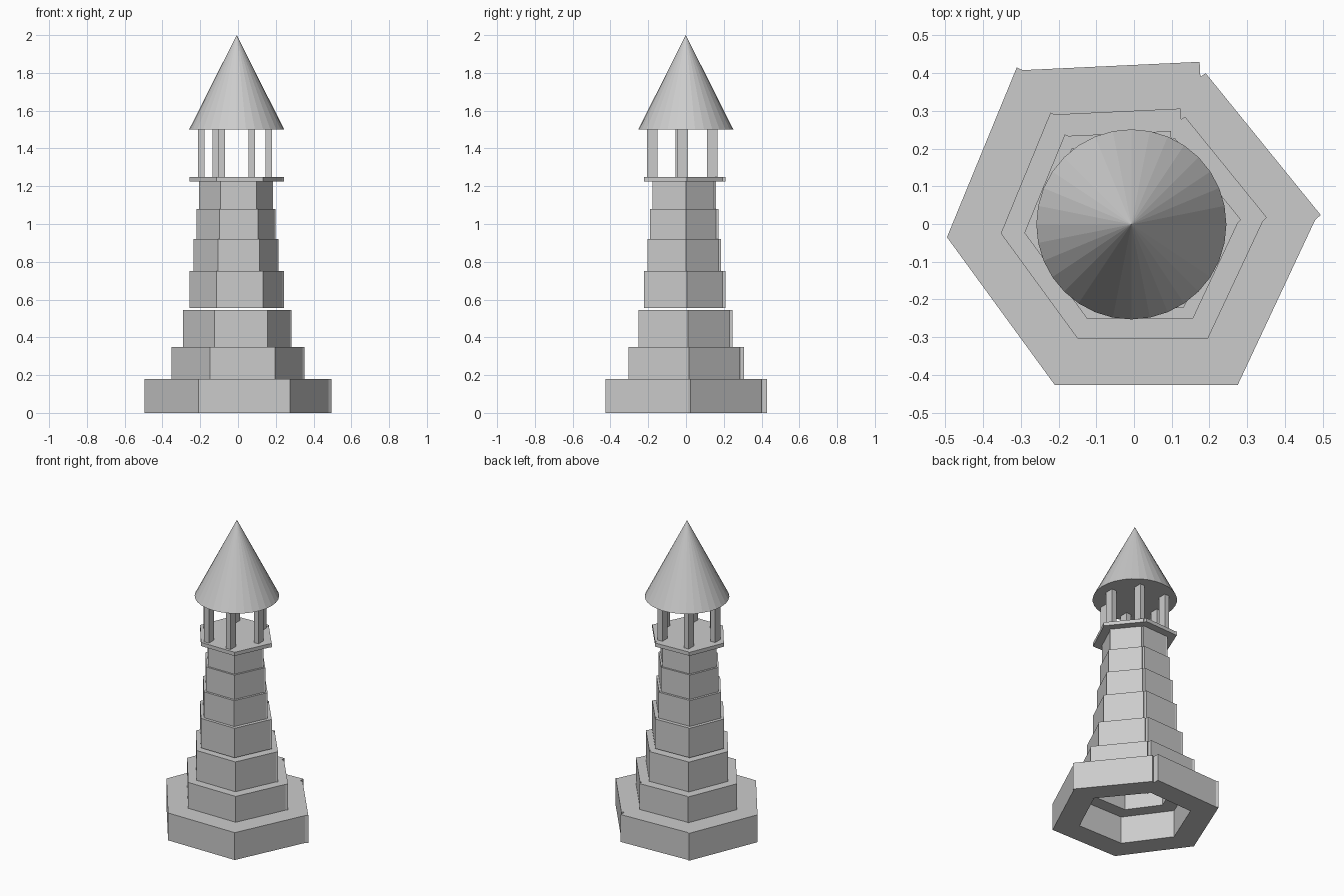
import bpy, bmesh
from mathutils import Matrix

cube = bpy.data.objects.get("Cube")
if cube:
    bpy.data.objects.remove(cube, do_unlink=True)

stone = bpy.data.materials.new("grey_stone")
stone.use_nodes = True
colour = (0.6, 0.6, 0.6, 1)
stone.diffuse_color = colour
stone.node_tree.nodes["Principled BSDF"].inputs["Base Color"].default_value = colour

# Uneven hexagon outline, with the small steps where wall panels overlap
OUTLINE = [(-0.21, -0.427), (0.275, -0.427), (0.48, 0.01), (0.495, 0.024),
           (0.19, 0.40), (0.176, 0.39), (0.174, 0.43), (-0.295, 0.408),
           (-0.311, 0.415), (-0.496, -0.035)]
HOLLOW = 0.67


def finish(bm, name):
    bmesh.ops.recalc_face_normals(bm, faces=bm.faces[:])
    mesh = bpy.data.meshes.new(name)
    bm.to_mesh(mesh)
    bm.free()
    mesh.materials.append(stone)
    obj = bpy.data.objects.new(name, mesh)
    bpy.context.collection.objects.link(obj)
    return obj


def loop(bm, scale, shift, z):
    return [bm.verts.new((x * scale + shift, y * scale + shift, z)) for x, y in OUTLINE]


def tier(name, scale, shift, bottom, top, solid=False):
    """Hexagonal block, hollow through the middle unless solid."""
    bm = bmesh.new()
    low, high = (loop(bm, scale, shift, z) for z in (bottom, top))
    if solid:
        rings = [low, high]
        bm.faces.new(low)
        bm.faces.new(high)
    else:
        inner_high, inner_low = (loop(bm, scale * HOLLOW, shift, z) for z in (top, bottom))
        rings = [low, high, inner_high, inner_low, low]
    for a, b in zip(rings, rings[1:]):
        for i in range(len(a)):
            j = (i + 1) % len(a)
            bm.faces.new((a[i], a[j], b[j], b[i]))
    return finish(bm, name)


# Stepped tower: scale, offset, bottom, top
TIERS = [(1.0, 0, 0, 0.18), (0.712, 0, 0.18, 0.35), (0.58, -0.003, 0.35, 0.546),
         (0.505, -0.0075, 0.556, 0.75), (0.455, -0.01, 0.75, 0.92),
         (0.422, -0.01, 0.92, 1.08), (0.394, -0.01, 1.08, 1.226)]
for number, data in enumerate(TIERS, 1):
    tier(f"tower_tier_{number}", *data)

# Gallery floor
tier("gallery_floor", 0.505, -0.0075, 1.226, 1.25, solid=True)

# Columns, one near each corner of the floor
COLUMNS = {"front_right": (-0.085, -0.178), "front_left": (0.073, -0.178),
           "left": (0.163, -0.017), "back_left": (0.073, 0.138),
           "back_right": (-0.118, 0.138), "right": (-0.195, -0.028)}
for side, (x, y) in COLUMNS.items():
    bm = bmesh.new()
    bmesh.ops.create_cube(bm, size=1, matrix=Matrix.Translation((x, y, 1.375))
                          @ Matrix.Diagonal((0.034, 0.055, 0.25, 1)))
    finish(bm, f"column_{side}")

# Conical roof
bm = bmesh.new()
bmesh.ops.create_cone(bm, cap_ends=True, segments=32, radius1=0.252, radius2=0,
                      depth=0.5, matrix=Matrix.Translation((-0.007, -0.001, 1.75)))
finish(bm, "roof")
